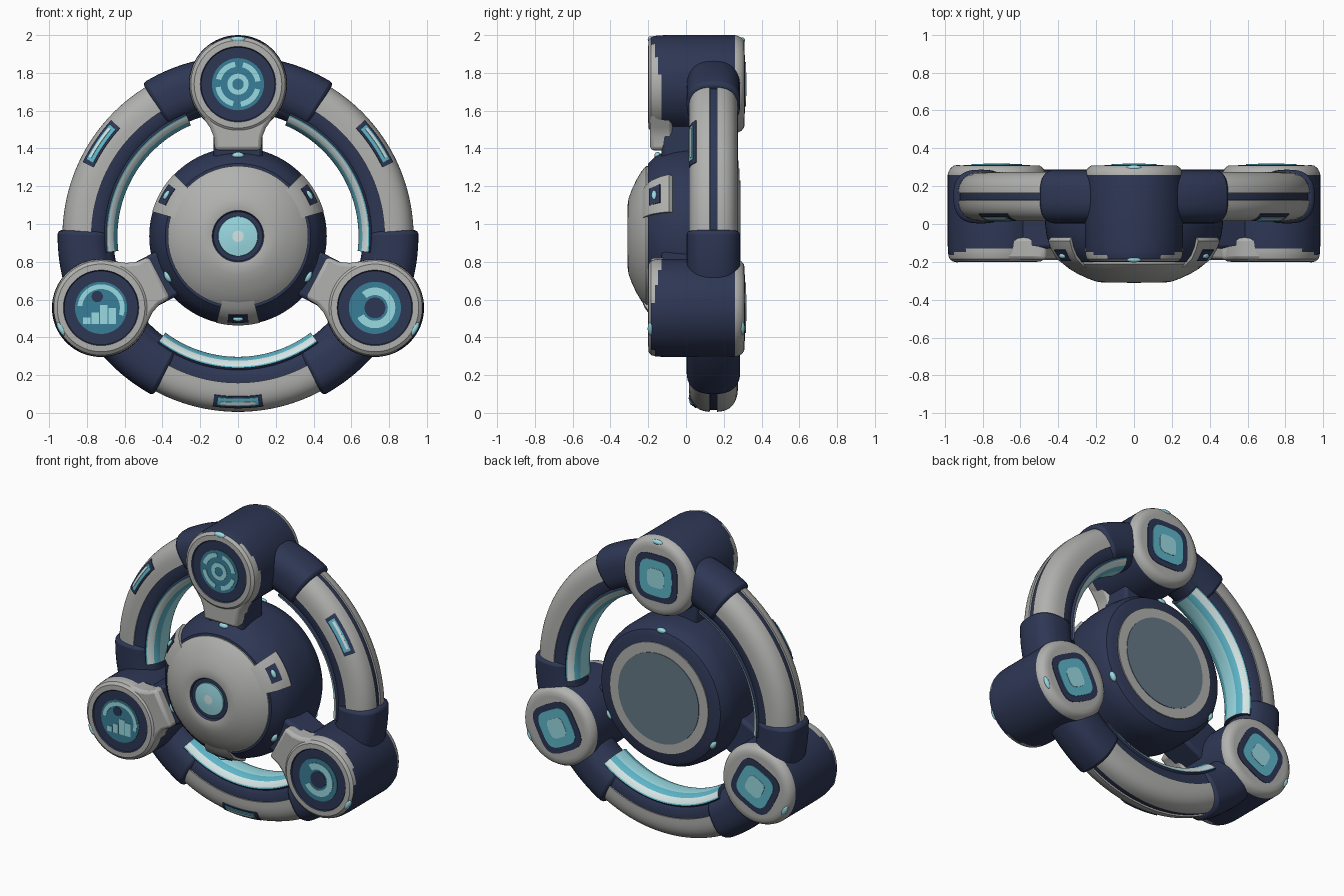
import bpy, bmesh, math
from math import cos, sin, radians, degrees, atan2, copysign

if "Cube" in bpy.data.objects:
    bpy.data.objects.remove(bpy.data.objects["Cube"])

COLS = {"navy": (.027, .038, .09), "grey": (.44, .44, .43), "teal": (.04, .21, .31),
        "cyan": (.11, .46, .58), "light_cyan": (.32, .70, .76), "pale": (.66, .78, .78),
        "slate": (.13, .19, .24)}
NAMES = list(COLS)
MATS = []
for k, v in COLS.items():
    m = bpy.data.materials.new(k)
    m.diffuse_color = (*v, 1)
    m.use_nodes = True
    m.node_tree.nodes["Principled BSDF"].inputs["Base Color"].default_value = m.diffuse_color
    MATS.append(m)
HUB = (0, .935)
NODES = [(0, 1.74), (-.725, .556), (.725, .556)]


def finish(name, bm, bevel=0):
    bmesh.ops.remove_doubles(bm, verts=bm.verts, dist=1e-5)
    bmesh.ops.recalc_face_normals(bm, faces=bm.faces)
    me = bpy.data.meshes.new(name)
    bm.to_mesh(me)
    bm.free()
    for m in MATS:
        me.materials.append(m)
    ob = bpy.data.objects.new(name, me)
    bpy.context.collection.objects.link(ob)
    if bevel:
        b = ob.modifiers.new("bevel", "BEVEL")
        b.width, b.segments, b.limit_method, b.angle_limit = bevel, 2, "ANGLE", radians(50)
    return ob


def sweep(name, prof, mat, a0=0, a1=360, c=HUB, n=24, loop=True, bevel=0):
    """Turn an (r, y) profile about the y axis; mat is a name, a list per edge, or a rule."""
    full = a1 - a0 >= 360
    bm = bmesh.new()
    rings = []
    for i in range(n if full else n + 1):
        a = radians(a0 + (a1 - a0) * i / n)
        rings.append([bm.verts.new((c[0] + r * cos(a), y, c[1] + r * sin(a))) for r, y in prof])
    m = len(prof)
    for i in range(n):
        p, q = rings[i], rings[(i + 1) % len(rings)]
        for j in range(m if loop else m - 1):
            k = (j + 1) % m
            f = bm.faces.new((p[j], p[k], q[k], q[j]))
            col = mat if isinstance(mat, str) else mat[j] if isinstance(mat, list) else mat(f.calc_center_median())
            f.material_index = NAMES.index(col)
    if not full:
        for ring in (rings[0], rings[-1]):
            f = bm.faces.new(ring)
            f.material_index = NAMES.index(mat if isinstance(mat, str) else "navy")
    return finish(name, bm, bevel)


def lathe(name, prof, mat, c=HUB, n=64):
    return sweep(name, prof, mat, c=c, n=n, loop=False)


def disc(name, r, y0, y1, mat, c=HUB):
    return lathe(name, [(0, y0), (r, y0), (r, y1), (0, y1)], mat, c, 48)


def band(name, r0, r1, y0, y1, mat, a0, a1, c, n=24):
    return sweep(name, [(r0, y0), (r1, y0), (r1, y1), (r0, y1)], mat, a0, a1, c, n)


def prism(name, pts, y0, y1, mat, c, ang=0, bevel=0):
    """Extrude a (u, v) outline along y, with u turned to the given angle."""
    a = radians(ang)
    bm = bmesh.new()
    lo, hi = [[bm.verts.new((c[0] + u * cos(a) - v * sin(a), y, c[1] + u * sin(a) + v * cos(a)))
               for u, v in pts] for y in (y0, y1)]
    bm.faces.new(lo)
    bm.faces.new(hi)
    for i in range(len(pts)):
        j = (i + 1) % len(pts)
        bm.faces.new((lo[i], lo[j], hi[j], hi[i]))
    for f in bm.faces:
        f.material_index = NAMES.index(mat)
    return finish(name, bm, bevel)


def dot(name, c, ang, r, y, mat="light_cyan", size=(.018, .018, .032)):
    bm = bmesh.new()
    bmesh.ops.create_uvsphere(bm, u_segments=16, v_segments=10, radius=1)
    a = radians(ang)
    for v in bm.verts:
        u, w, t = (v.co[i] * size[i] for i in range(3))
        v.co = (c[0] + (r + u) * cos(a) - t * sin(a), y + w, c[1] + (r + u) * sin(a) + t * cos(a))
    for f in bm.faces:
        f.material_index = NAMES.index(mat)
    return finish(name, bm)


def se(t, a, b, r0=.79, y0=.145):
    """Point on the rounded tube section; t = 0 outward, 90 front, 180 inward."""
    c, s = cos(radians(t)), sin(radians(t))
    return (r0 + copysign(abs(c) ** .77 * a, c), y0 - copysign(abs(s) ** .77 * b, s))


def skin(t0, t1, a, b, d=.02, n=12):
    ts = [t0 + (t1 - t0) * i / n for i in range(n + 1)]
    return [se(t, a, b) for t in ts] + [se(t, a - d, b - d) for t in reversed(ts)]


# Outer ring core
sweep("ring_core", [se(t * 10, .13, .12) for t in range(36)], "navy", n=120)

for i, mid in enumerate((30, 150, 270)):
    # Grey outer shells, front and back, leaving a navy groove between them
    for side, (t0, t1) in (("front", (5, 93)), ("back", (-5, -93))):
        sweep(f"ring_shell_{side}_{i}", skin(t0, t1, .14, .13), "grey", mid - 30, mid + 30, n=30)
    # Inner glowing strip with pale lines
    ts = list(range(122, 240, 4))
    cols = []
    for t in ts[:-1]:
        d = abs(t + 2 - 180)
        cols.append("cyan" if d > 52 else "pale" if d > 32 else "cyan" if d > 14 else "light_cyan")
    prof = [se(t, .152, .13) for t in ts] + [se(t, .12, .11) for t in reversed(ts)]
    sweep(f"inner_glow_{i}", prof, cols + ["navy"] * (len(prof) - len(cols)), mid - 37, mid + 37, n=36)
    # Small lamp on each front shell
    lm = (34, 146, 270)[i]
    sweep(f"shell_lamp_frame_{i}", skin(38, 72, .145, .135), "navy", lm - 8.5, lm + 8.5, n=12)
    sweep(f"shell_lamp_{i}", skin(48, 68, .149, .139), "cyan", lm - 7, lm + 7, n=12)
    sweep(f"shell_lamp_line_{i}", skin(52, 59, .152, .142), "pale", lm - 6, lm + 6, n=12)
    # Navy collars beside the nodes
    for s, (a0, a1) in enumerate(((mid - 50, mid - 28), (mid + 28, mid + 50))):
        sweep(f"collar_{i}_{s}", [se(t * 10, .14, .142, .815) for t in range(36)], "navy",
              a0, a1, n=12, bevel=.02)

# Hub body, front dome and back plate
lathe("hub_body", [(0, .277), (.40, .277), (.435, .262), (.46, .22), (.47, .15), (.47, 0), (.462, -.06),
                   (.445, -.12), (.42, -.165), (.385, -.2), (.3, -.21), (0, -.21)], "navy", n=80)
lathe("hub_dome", [(0, -.19), (.37, -.19), (.372, -.212), (.345, -.235), (.30, -.262), (.25, -.286),
                   (.2, -.304), (.16, -.31), (.137, -.306), (.13, -.295), (0, -.295)],
      lambda p: "navy" if math.hypot(p.x, p.z - HUB[1]) < .136 and p.y < -.2 else "grey", n=80)
lathe("hub_button", [(0, -.29), (.107, -.29), (.104, -.303), (.06, -.309), (.03, -.311), (0, -.311)],
      ["cyan", "cyan", "light_cyan", "light_cyan", "pale"], n=48)
disc("hub_back_ring", .36, .27, .284, "grey")
disc("hub_back_plate", .295, .28, .288, "slate")
for i, a in enumerate((30, 150, 270)):
    tab = [(.34, -.235), (.38, -.218), (.425, -.185), (.455, -.135), (.472, -.09)]
    sweep(f"hub_tab_{i}", tab + [(.45, -.06), (.40, -.15), (.34, -.19)], "grey", a - 14, a + 14, n=12)
    sweep(f"hub_tab_slot_{i}", [(.418, -.196), (.459, -.139), (.44, -.12), (.40, -.17)], "navy",
          a - 7, a + 7, n=8)
    dot(f"hub_tab_light_{i}", HUB, a, .436, -.168, size=(.015, .015, .028))
    dot(f"hub_front_light_{i}", HUB, a + 60, .428, -.15)
    dot(f"hub_back_light_{i}", HUB, a + 60, .437, .255)

# Three round nodes
BODY = [(0, -.193), (.195, -.193), (.2, -.2), (.232, -.199), (.25, -.185), (.256, -.165), (.258, -.148),
        (.259, -.13), (.26, -.1), (.26, .26), (.256, .275), (.245, .295), (.228, .308), (.2, .31), (0, .308)]
neck = [(.1, .22), (.17, .19), (.23, .148), (.28, .128), (.35, .124)]
neck += [(u, -v) for u, v in reversed(neck)]
base = [(.1, .13), (.42, .13), (.42, -.13), (.1, -.13)]
for i, c in enumerate(NODES):
    out = degrees(atan2(c[1] - HUB[1], c[0] - HUB[0]))

    def body_rule(p, c=c, out=out):
        r, a = math.hypot(p.x - c[0], p.z - c[1]), atan2(p.z - c[1], p.x - c[0])
        if p.y < 0 and r < .199:
            return "navy"
        edge = -.125 - .06 * max(0, cos(a - radians(out)))
        return "grey" if p.y < edge or p.y > .262 else "navy"
    lathe(f"node_body_{i}", BODY, body_rule, c)
    # Neck reaching towards the hub
    prism(f"node_neck_{i}", neck, -.19, -.07, "grey", c, out + 180, .02)
    prism(f"node_neck_base_{i}", base, -.13, .08, "navy", c, out + 180, .02)
    # Rim lights and front screen
    dot(f"node_front_light_{i}", c, out, .238, -.187, size=(.016, .016, .04))
    dot(f"node_back_light_{i}", c, out, .232, .298, size=(.016, .014, .04))
    disc(f"node_screen_{i}", .138, -.197, -.19, "teal", c)
    # Rounded square window on the back
    for nm, h, y, col in (("frame", .155, .313, "navy"), ("window", .118, .317, "cyan"),
                          ("core", .062, .319, "light_cyan")):
        sq = [(copysign(abs(cos(t)) ** .55, cos(t)) * h, copysign(abs(sin(t)) ** .55, sin(t)) * h)
              for t in [math.tau * k / 48 for k in range(48)]]
        prism(f"node_back_{nm}_{i}", sq, .305, y, col, c, out)

# Screen symbols: rings on the top node
Y0, Y1 = -.2, -.194
for k in range(4):
    band(f"top_symbol_arc_{k}", .092, .12, Y0, Y1, "light_cyan", k * 90 + 8, k * 90 + 76, NODES[0], 12)
band("top_symbol_ring", .03, .056, Y0, Y1, "light_cyan", 0, 360, NODES[0], 32)
# Bars under an arc on the left node
band("left_symbol_arc", .1, .125, Y0, Y1, "light_cyan", -20, 175, NODES[1])
for k, h in enumerate((.035, .06, .1, .085)):
    x = -.095 + k * .045
    prism(f"left_symbol_bar_{k}", [(x, -.085), (x + .038, -.085), (x + .038, -.085 + h), (x, -.085 + h)],
          Y0, Y1, "light_cyan", NODES[1])
disc("left_symbol_spot", .03, Y0, Y1, "navy", (NODES[1][0] - .02, NODES[1][1] + .06))
# Open rings on the right node
band("right_symbol_arc", .068, .108, Y0, Y1, "light_cyan", -150, 130, NODES[2])
disc("right_symbol_spot", .055, Y0, Y1, "navy", NODES[2])

# Smooth shading with sharp edges kept
for ob in bpy.context.collection.objects:
    ob.select_set(True)
    bpy.context.view_layer.objects.active = ob
bpy.ops.object.shade_smooth_by_angle(angle=radians(35))
